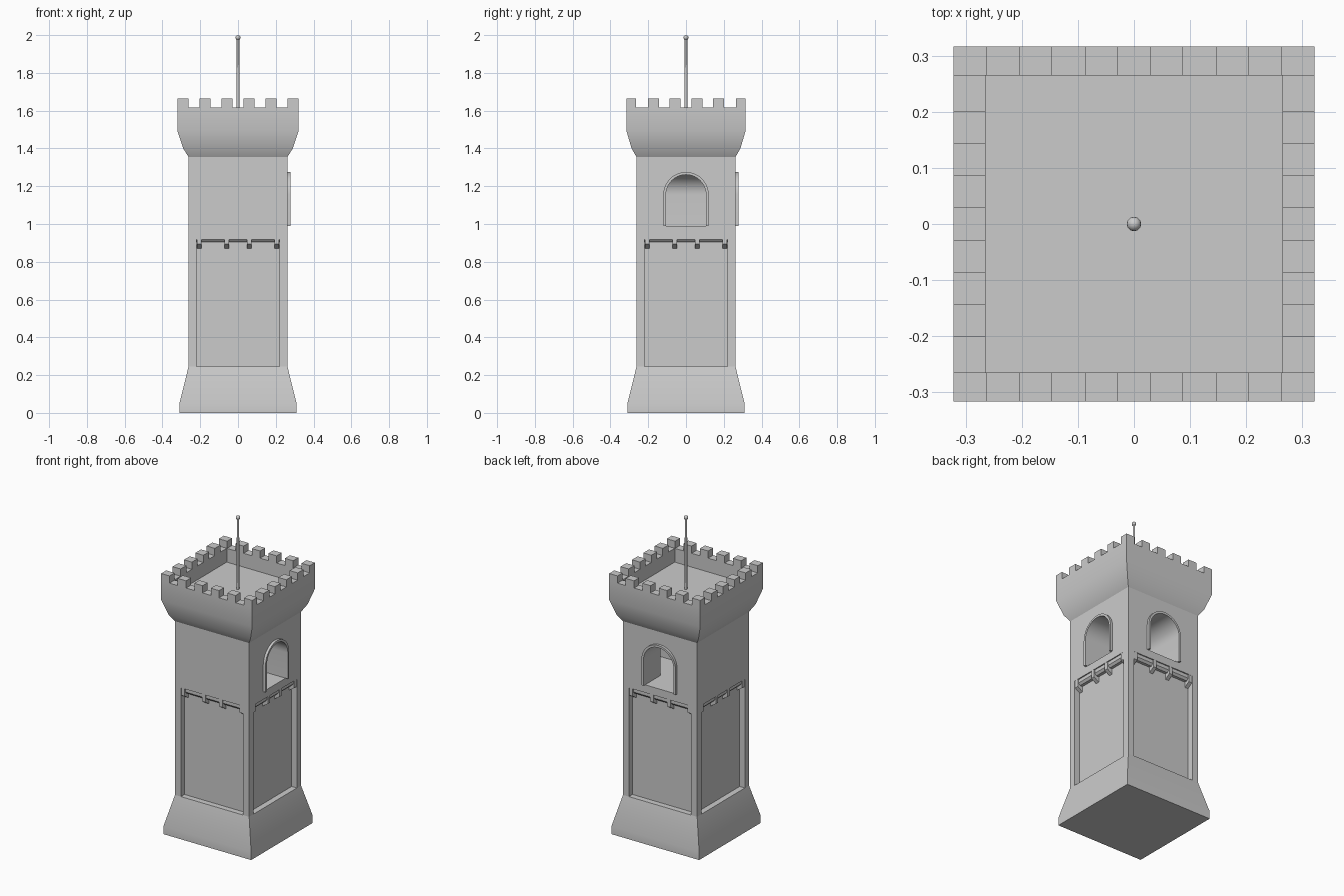
import bpy, bmesh, math
from mathutils import Matrix

if "Cube" in bpy.data.objects:
    bpy.data.objects.remove(bpy.data.objects["Cube"])

W = 0.262      # half width of the shaft
IN = 0.225     # half width at the recessed panels


def finish(name, bm, smooth=None):
    bmesh.ops.recalc_face_normals(bm, faces=bm.faces)
    me = bpy.data.meshes.new(name)
    bm.to_mesh(me)
    bm.free()
    ob = bpy.data.objects.new(name, me)
    bpy.context.collection.objects.link(ob)
    if smooth:
        smooth_by_angle(ob, smooth)
    return ob


def smooth_by_angle(ob, deg):
    bpy.ops.object.select_all(action='DESELECT')
    ob.select_set(True)
    bpy.context.view_layer.objects.active = ob
    bpy.ops.object.shade_smooth_by_angle(angle=math.radians(deg))


def loft(bm, rings, closed=False, caps=(True, True)):
    """Skin a list of point rings with quads."""
    vs = [[bm.verts.new(p) for p in r] for r in rings]
    n = len(vs[0])
    for a, b in zip(vs, vs[1:]):
        for i in range(n):
            j = (i + 1) % n
            bm.faces.new((a[i], a[j], b[j], b[i]))
    if caps[0]:
        bm.faces.new(vs[0])
    if caps[1]:
        bm.faces.new(vs[-1])


def square(hx, hy, z):
    return [(-hx, -hy, z), (hx, -hy, z), (hx, hy, z), (-hx, hy, z)]


def box(bm, x0, x1, y0, y1, z0, z1):
    loft(bm, [[(x0, y0, z), (x1, y0, z), (x1, y1, z), (x0, y1, z)] for z in (z0, z1)])


def bar(bm, profile, s0, s1):
    """Extrude an (outward, z) profile along the front face."""
    loft(bm, [[(s, -d, z) for d, z in profile] for s in (s0, s1)])


def four_sides(bm):
    """Repeat everything in the mesh on all four sides."""
    geom = bm.verts[:] + bm.edges[:] + bm.faces[:]
    for k in range(1, 4):
        new = bmesh.ops.duplicate(bm, geom=geom)['geom']
        bmesh.ops.rotate(bm, verts=[v for v in new if isinstance(v, bmesh.types.BMVert)],
                         cent=(0, 0, 0), matrix=Matrix.Rotation(k * math.pi / 2, 3, 'Z'))


def arch(r, zc=1.155, z0=0.99, n=20):
    """Round arch outline as (sideways, z) points, open at the bottom."""
    return [(r, z0)] + [(r * math.cos(math.pi * i / n), zc + r * math.sin(math.pi * i / n))
                        for i in range(n + 1)] + [(-r, z0)]


def cut(ob, cutter):
    m = ob.modifiers.new("cut", 'BOOLEAN')
    m.operation, m.solver, m.object = 'DIFFERENCE', 'EXACT', cutter
    bpy.context.view_layer.objects.active = ob
    bpy.ops.object.modifier_apply(modifier=m.name)
    bpy.data.objects.remove(cutter)


# splayed base
bm = bmesh.new()
loft(bm, [square(w, w, z) for w, z in ((0.31, 0), (0.31, 0.05), (W, 0.245))])
finish("base", bm, 30)

# shaft with four recessed panels
bm = bmesh.new()
box(bm, -W, W, -W, W, 0.245, 1.355)
shaft = finish("shaft", bm)
bm = bmesh.new()
box(bm, -0.22, 0.22, -0.35, -IN, 0.2, 0.94)
four_sides(bm)
cut(shaft, finish("panel_cutter", bm))

# vaulted passage turning from the right window to the back window
bm = bmesh.new()
prof = arch(0.106)
loft(bm, [[(0.4, s, z) for s, z in prof],
          [(s, s, z) for s, z in prof],
          [(s, 0.4, z) for s, z in prof]])
cut(shaft, finish("passage_cutter", bm))
smooth_by_angle(shaft, 30)

# raised window frames on the right and back
for name, turn in (("right_window_frame", 0), ("back_window_frame", math.pi / 2)):
    bm = bmesh.new()
    loft(bm, [[(W - 0.005, a[0], a[1]), (0.278, a[0], a[1]),
               (0.278, b[0], b[1]), (W - 0.005, b[0], b[1])]
              for a, b in zip(arch(0.106), arch(0.12))])
    bmesh.ops.rotate(bm, verts=bm.verts, cent=(0, 0, 0), matrix=Matrix.Rotation(turn, 3, 'Z'))
    finish(name, bm, 30)

# ledge along the top of each panel
bm = bmesh.new()
bar(bm, [(IN, 0.94), (0.255, 0.94), (0.255, 0.918), (0.243, 0.905), (IN, 0.905)], -0.22, 0.22)
four_sides(bm)
finish("panel_ledges", bm)

# brackets under the ledges
bm = bmesh.new()
for x in (-0.206, -0.06, 0.06, 0.206):
    bar(bm, [(IN, 0.94), (W - 0.001, 0.94), (W - 0.001, 0.893), (IN, 0.87)], x - 0.012, x + 0.012)
four_sides(bm)
finish("brackets", bm)

# flared crown with parapet and sunken roof floor
HX, HY, Q, TOP = 0.3215, 0.316, 0.265, 1.618
bm = bmesh.new()
loft(bm, [square(W, W, 1.355), square(0.29, 0.288, 1.40), square(HX, HY, 1.495),
          square(HX, HY, TOP), square(Q, Q, TOP), square(Q, Q, 1.53)], caps=(False, True))
finish("crown", bm, 30)

# merlons: six per side, sharing the corners
bm = bmesh.new()
sx, sy = 2 * HX / 11, 2 * HY / 11
for i in range(0, 11, 2):
    x0, y0 = -HX + i * sx, -HY + i * sy
    for s in (-1, 1):
        ya, yb = sorted((s * Q, s * HY))
        box(bm, x0, x0 + sx, ya, yb, TOP, 1.664)
        if 0 < i < 10:
            xa, xb = sorted((s * Q, s * HX))
            box(bm, xa, xb, y0, y0 + sy, TOP, 1.664)
finish("merlons", bm)

# flagpole with ball finial
bm = bmesh.new()
bmesh.ops.create_cone(bm, cap_ends=True, segments=12, radius1=0.008, radius2=0.007, depth=0.455,
                      matrix=Matrix.Translation((0, 0, 1.7525)))
finish("flagpole", bm, 40)
bm = bmesh.new()
bmesh.ops.create_uvsphere(bm, u_segments=12, v_segments=8, radius=0.013,
                          matrix=Matrix.Translation((0, 0, 1.987)))
finish("finial", bm, 50)
